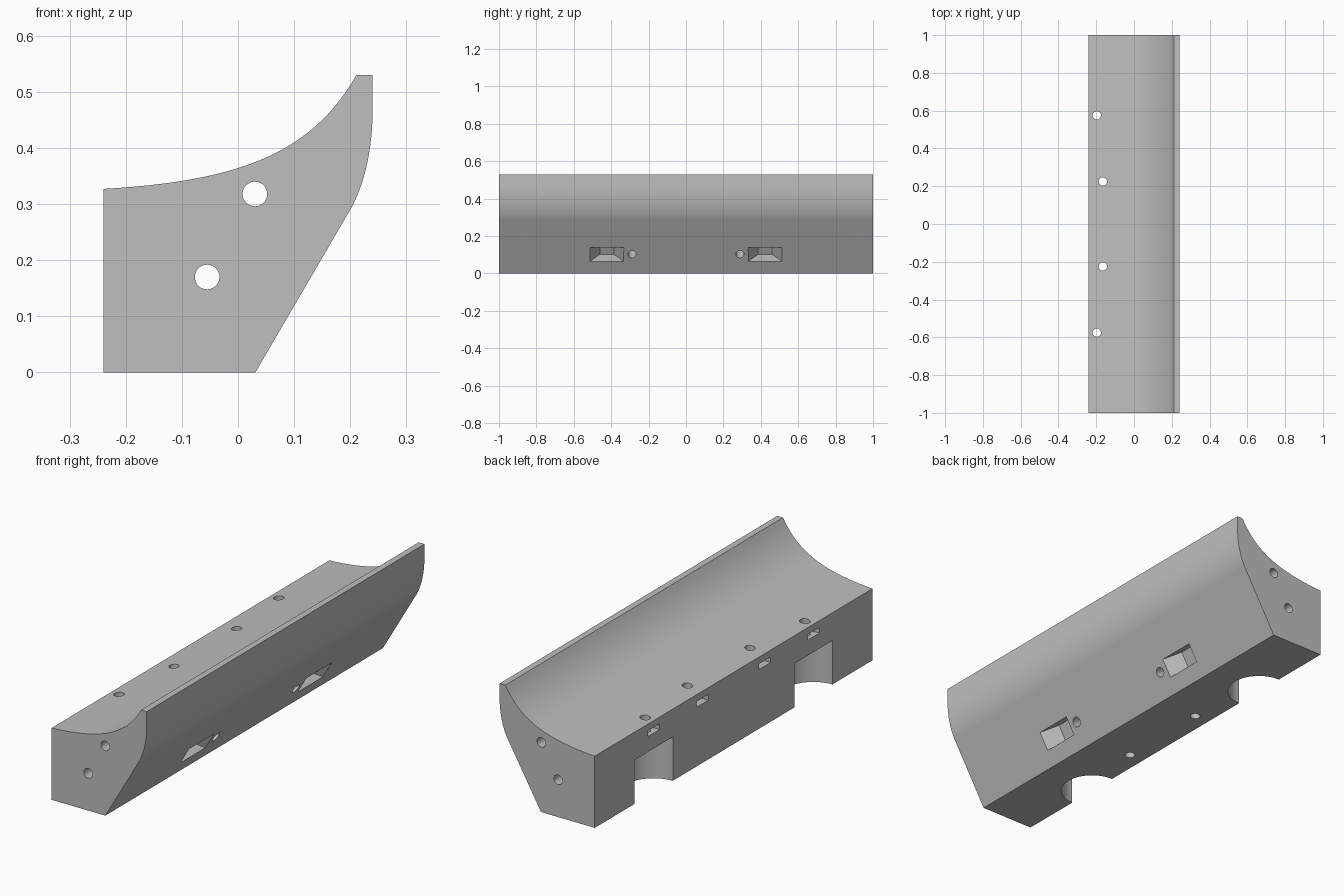
import bpy, bmesh
from math import radians
from mathutils import Vector
from mathutils.geometry import interpolate_bezier

cube = bpy.data.objects.get("Cube")
if cube:
    bpy.data.objects.remove(cube, do_unlink=True)

grey = bpy.data.materials.new("plain_grey")
grey.use_nodes = True
grey.diffuse_color = (0.52, 0.52, 0.52, 1)
grey.node_tree.nodes["Principled BSDF"].inputs["Base Color"].default_value = (0.52, 0.52, 0.52, 1)


def curve(points, steps):
    return interpolate_bezier(*[Vector((x, 0, z)) for x, z in points], steps)


# Body: side profile extruded along the length
top = curve([(-0.24, 0.327), (0.002, 0.341), (0.131, 0.39), (0.211, 0.53)], 32)
flank = curve([(0.24, 0.47), (0.24, 0.40), (0.226, 0.335), (0.2, 0.29)], 16)
profile = [Vector((-0.24, 0, 0)), *top, Vector((0.24, 0, 0.53)), *flank, Vector((0.031, 0, 0))]

bm = bmesh.new()
face = bm.faces.new([bm.verts.new(p + Vector((0, -1, 0))) for p in profile])
ext = bmesh.ops.extrude_face_region(bm, geom=[face])
bmesh.ops.translate(bm, vec=(0, 2, 0),
                    verts=[v for v in ext["geom"] if isinstance(v, bmesh.types.BMVert)])
bmesh.ops.recalc_face_normals(bm, faces=bm.faces)
mesh = bpy.data.meshes.new("rail_body")
bm.to_mesh(mesh)
bm.free()
mesh.materials.append(grey)
body = bpy.data.objects.new("rail_body", mesh)
bpy.context.collection.objects.link(body)


def cut(cutter):
    """Subtract a cutter from the body and remove it."""
    cutter.hide_render = True
    cutter.data.materials.append(grey)
    mod = body.modifiers.new("cut", "BOOLEAN")
    mod.operation = "DIFFERENCE"
    mod.solver = "EXACT"
    mod.object = cutter
    bpy.context.view_layer.objects.active = body
    bpy.ops.object.modifier_apply(modifier=mod.name)
    bpy.data.objects.remove(cutter, do_unlink=True)


def drill(radius, depth, loc, rot=(0, 0, 0), sides=32):
    bpy.ops.mesh.primitive_cylinder_add(vertices=sides, radius=radius, depth=depth,
                                        location=loc, rotation=rot)
    cut(bpy.context.object)


def box(size, loc, rot=(0, 0, 0), inner_width=1):
    """Box cutter; its inner end can be narrowed in width."""
    bpy.ops.mesh.primitive_cube_add(size=1, location=loc, rotation=rot)
    obj = bpy.context.object
    for v in obj.data.vertices:
        if v.co.z < 0:
            v.co.y *= inner_width
        v.co = Vector(a * b for a, b in zip(v.co, size))
    cut(obj)


# Two bores running the full length
for x, z in ((0.03, 0.318), (-0.055, 0.17)):
    drill(0.022, 2.2, (x, 0, z), (radians(90), 0, 0))

tilt = (0, radians(120), 0)
outward = Vector((0.866, 0, -0.5))
for side in (-1, 1):
    # Half-round notch in the flat back, open at the bottom
    drill(0.137, 0.4, (-0.24, side * 0.575, 0), sides=64)
    # Upright bolt holes, each with a nut slot from the flat back
    for x, y in ((-0.197, 0.575), (-0.165, 0.225)):
        drill(0.022, 1.4, (x, side * y, 0.3))
        inner = x + 0.04
        box((inner + 0.3, 0.085, 0.026), ((inner - 0.3) / 2, side * y, 0.283))
    # Tapered pocket and pilot hole square to the sloping underside
    slope_point = Vector((0.0905, 0, 0.1025))
    box((0.087, 0.208, 0.095), slope_point - outward * 0.0275 + Vector((0, side * 0.423, 0)),
        tilt, 0.36)
    drill(0.022, 0.16, slope_point - outward * 0.03 + Vector((0, side * 0.288, 0)), tilt)

bpy.ops.object.select_all(action="DESELECT")
body.select_set(True)
bpy.context.view_layer.objects.active = body
bpy.ops.object.shade_smooth_by_angle(angle=radians(30))
